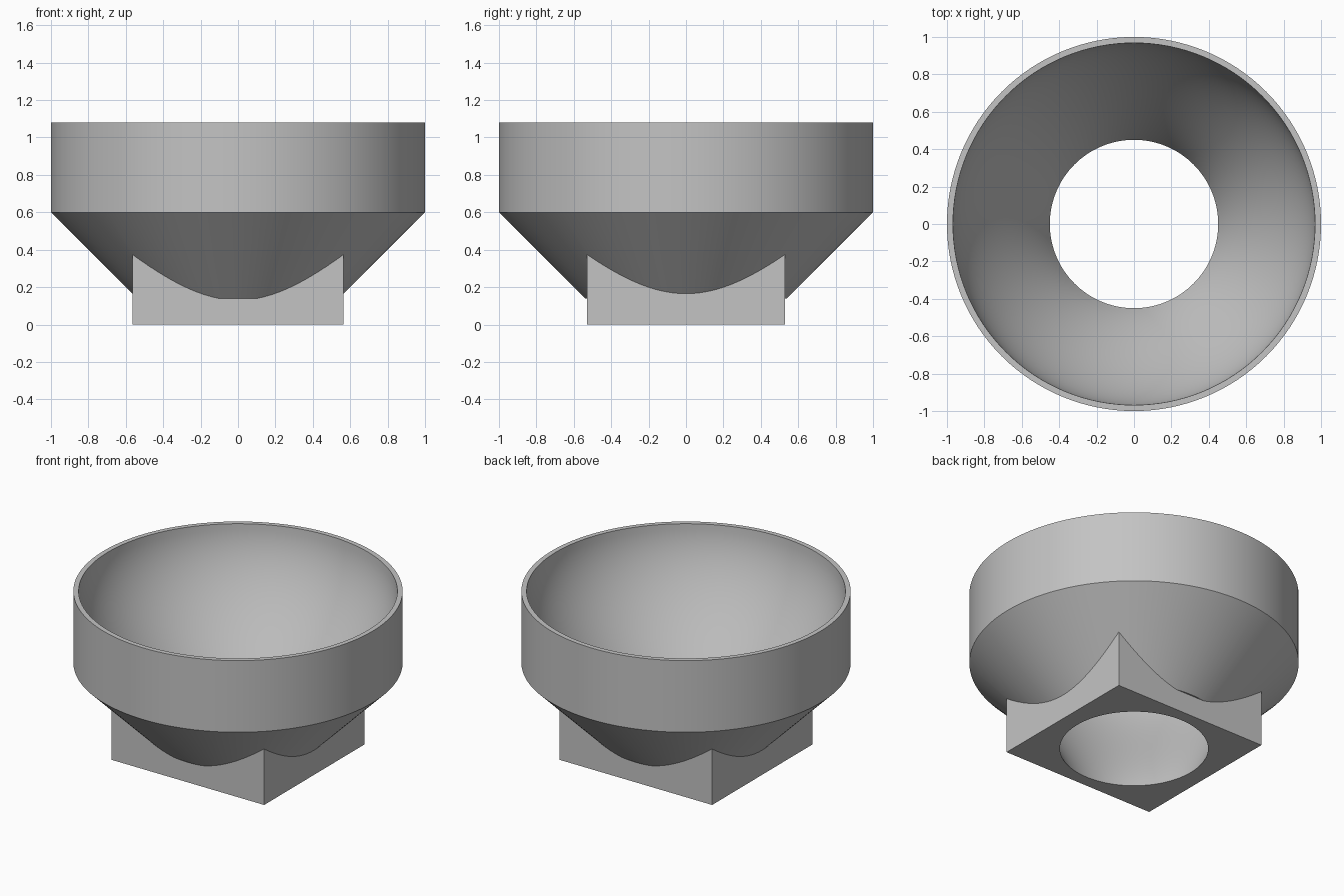
import bpy
import bmesh
import math

RIM_Z, SHOULDER_Z, NECK_Z = 1.08, 0.6, 0.14
SEGMENTS = 128

if "Cube" in bpy.data.objects:
    bpy.data.objects.remove(bpy.data.objects["Cube"], do_unlink=True)

grey = bpy.data.materials.new("light_grey")
grey.use_nodes = True
grey.diffuse_color = (0.55, 0.55, 0.55, 1)
grey.node_tree.nodes["Principled BSDF"].inputs["Base Color"].default_value = grey.diffuse_color


def add_object(name, bm):
    bmesh.ops.recalc_face_normals(bm, faces=bm.faces)
    mesh = bpy.data.meshes.new(name)
    bm.to_mesh(mesh)
    bm.free()
    mesh.materials.append(grey)
    obj = bpy.data.objects.new(name, mesh)
    bpy.context.collection.objects.link(obj)
    return obj


def lathe(name, profile):
    """Closed solid of revolution from (radius, height) points, capped at both ends."""
    bm = bmesh.new()
    rings = []
    for r, z in profile:
        angles = [2 * math.pi * i / SEGMENTS for i in range(SEGMENTS)]
        rings.append([bm.verts.new((r * math.cos(a), r * math.sin(a), z)) for a in angles])
    for low, high in zip(rings, rings[1:]):
        for i in range(SEGMENTS):
            j = (i + 1) % SEGMENTS
            bm.faces.new((low[i], low[j], high[j], high[i]))
    bm.faces.new(rings[0][::-1])
    bm.faces.new(rings[-1])
    return add_object(name, bm)


def combine(target, other, operation):
    mod = target.modifiers.new(operation.lower(), 'BOOLEAN')
    mod.operation = operation
    mod.solver = 'EXACT'
    mod.object = other


# Outer funnel: cone flaring into a straight collar
funnel = lathe("funnel", [(0.54, NECK_Z), (1, SHOULDER_Z), (1, RIM_Z)])

# Rectangular base whose corners run up into the cone
bm = bmesh.new()
bmesh.ops.create_cube(bm, size=1)
bmesh.ops.scale(bm, vec=(1.13, 1.06, 0.45), verts=bm.verts)
bmesh.ops.translate(bm, vec=(0, 0, 0.225), verts=bm.verts)
base = add_object("base_block", bm)

# Curved bore from the round outlet up to the thin rim
HOLE_R, MOUTH_R, START_SLOPE = 0.45, 0.968, 0.45
bore_profile = [(HOLE_R, -0.1)]
for i in range(25):
    t = i / 24
    ease = t * t * (3 - 2 * t)
    radius = HOLE_R + (MOUTH_R - HOLE_R) * ease + START_SLOPE * t * (1 - t) ** 2
    bore_profile.append((radius, RIM_Z * t))
bore_profile.append((MOUTH_R, RIM_Z + 0.1))
bore = lathe("bore_cutter", bore_profile)

# Join the outside, then hollow it
combine(funnel, base, 'UNION')
combine(funnel, bore, 'DIFFERENCE')
depsgraph = bpy.context.evaluated_depsgraph_get()
depsgraph.update()
result = bpy.data.meshes.new_from_object(funnel.evaluated_get(depsgraph))
funnel.modifiers.clear()
funnel.data = result
for helper in (base, bore):
    bpy.data.objects.remove(helper, do_unlink=True)

# Smooth round walls, crisp edges
bpy.ops.object.select_all(action='DESELECT')
funnel.select_set(True)
bpy.context.view_layer.objects.active = funnel
bpy.ops.object.shade_smooth_by_angle(angle=math.radians(30))
